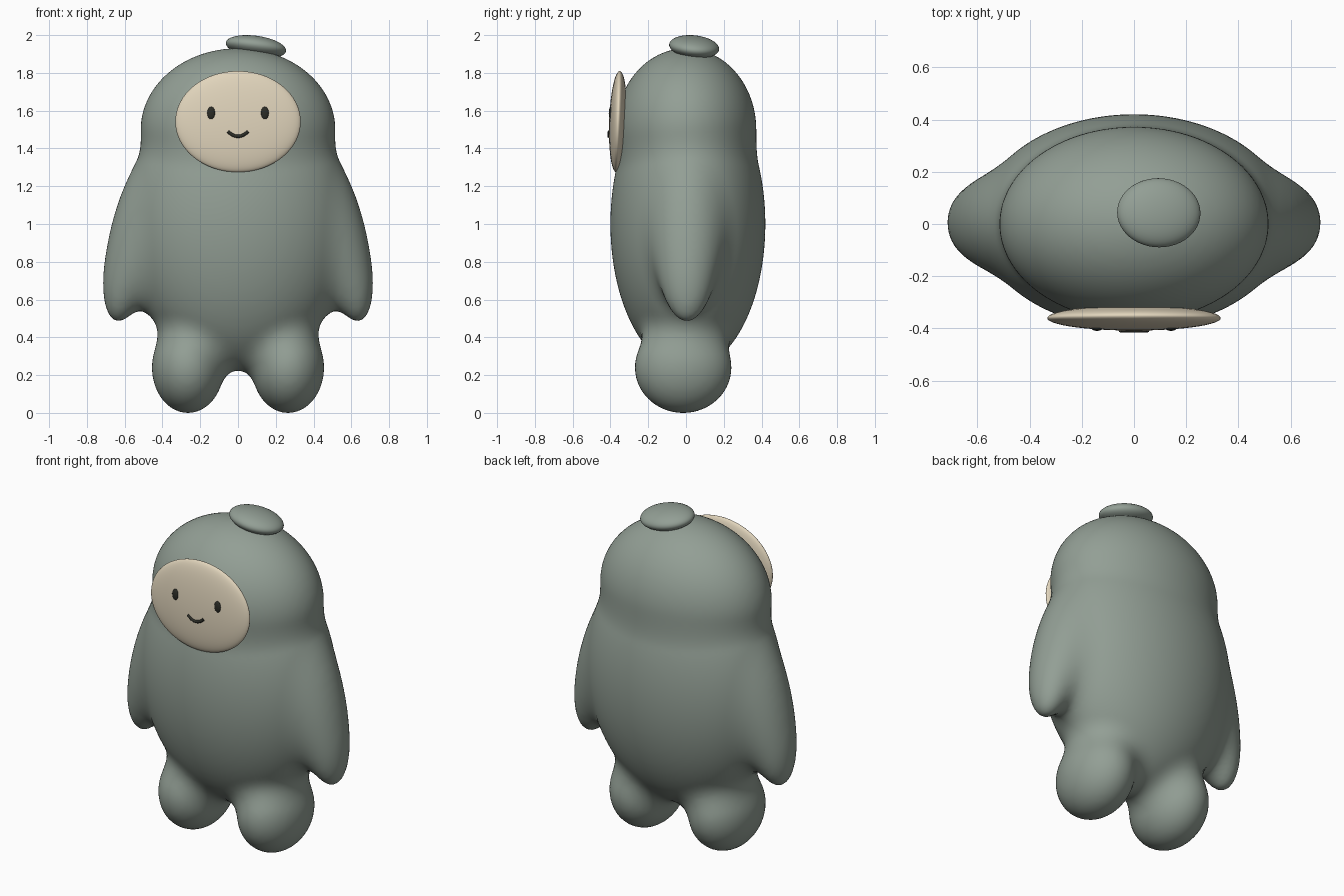
import bpy, bmesh, math
from mathutils import Vector, Matrix, Euler

if "Cube" in bpy.data.objects:
    bpy.data.objects.remove(bpy.data.objects["Cube"])


def material(name, rgb):
    m = bpy.data.materials.new(name)
    m.diffuse_color = (*rgb, 1)
    m.use_nodes = True
    m.node_tree.nodes["Principled BSDF"].inputs["Base Color"].default_value = m.diffuse_color
    return m


SAGE = material("sage green", (0.29, 0.345, 0.30))
CREAM = material("cream", (0.75, 0.66, 0.50))
DARK = material("charcoal", (0.025, 0.026, 0.02))


def ellipsoid(bm, centre, radii, tilt=(0, 0, 0), segs=48):
    m = (Matrix.Translation(centre) @ Euler([math.radians(a) for a in tilt]).to_matrix().to_4x4()
         @ Matrix.Diagonal((*radii, 1)))
    bmesh.ops.create_uvsphere(bm, u_segments=segs, v_segments=segs // 2, radius=1, matrix=m)


def finish(name, bm, mat):
    me = bpy.data.meshes.new(name)
    bm.to_mesh(me)
    bm.free()
    me.materials.append(mat)
    me.shade_smooth()
    ob = bpy.data.objects.new(name, me)
    bpy.context.collection.objects.link(ob)
    return ob


def single(name, mat, *args, **kw):
    bm = bmesh.new()
    ellipsoid(bm, *args, **kw)
    return finish(name, bm, mat)


# Body lobes: centre, radii, tilt, blend width
LOBES = [((0, 0.01, 1.0), (0.595, 0.41, 0.77), (0, 0, 0), 0.0),      # torso
         ((0, 0.0, 1.5), (0.515, 0.372, 0.43), (0, 0, 0), 0.05)]     # head
for s in (-1, 1):
    LOBES.append(((s * 0.565, 0.005, 0.85), (0.13, 0.155, 0.37), (0, -s * 12, 0), 0.13))  # arm
    LOBES.append(((s * 0.265, -0.015, 0.24), (0.19, 0.255, 0.24), (0, 0, 0), 0.11))       # leg

FIELD = [(Vector(c), Euler([math.radians(a) for a in t]).to_matrix().transposed(), r, k)
         for c, r, t, k in LOBES]


def distance(p):
    """Smoothly blended distance to all lobes."""
    d = None
    for c, rot, r, k in FIELD:
        q = rot @ (p - c)
        a = Vector((q.x / r[0], q.y / r[1], q.z / r[2]))
        b = Vector((a.x / r[0], a.y / r[1], a.z / r[2]))
        e = a.length * (a.length - 1) / max(b.length, 1e-6)
        if d is None:
            d = e
        else:
            h = max(k - abs(d - e), 0) / k
            d = min(d, e) - h * h * k / 4
    return d


# Union of the lobes as one even skin
bm = bmesh.new()
for c, r, t, k in LOBES:
    ellipsoid(bm, c, r, t)
raw = finish("body", bm, SAGE)
mod = raw.modifiers.new("skin", 'REMESH')
mod.mode = 'VOXEL'
mod.voxel_size = 0.025
mod2 = raw.modifiers.new("relax", 'SMOOTH')
mod2.factor = 0.5
mod2.iterations = 6
bpy.context.view_layer.update()
skin = bpy.data.meshes.new_from_object(raw.evaluated_get(bpy.context.evaluated_depsgraph_get()))
raw.modifiers.clear()
raw.data = skin
skin.name = "body"

# Pull the skin onto the blended surface so the joins become soft fillets
H = 0.002
AXES = [Vector((H, 0, 0)), Vector((0, H, 0)), Vector((0, 0, H))]
for v in skin.vertices:
    p = v.co.copy()
    for _ in range(4):
        d = distance(p)
        if abs(d) < 0.0003:
            break
        g = Vector([(distance(p + a) - d) / H for a in AXES])
        step = g * (d / max(g.length_squared, 0.1))
        if step.length > 0.05:
            step.length = 0.05
        p -= step
    v.co = p
if not skin.materials:
    skin.materials.append(SAGE)
skin.shade_smooth()

# Button on top of the head
single("top_button", SAGE, (0.095, 0.043, 1.938), (0.161, 0.133, 0.057), (-6, 8, 0))

# Face plate, eyes and smile
single("face", CREAM, (0, -0.36, 1.542), (0.332, 0.047, 0.268), (-2, 0, 0), segs=64)
for s, side in ((-1, "left"), (1, "right")):
    single(side + "_eye", DARK, (s * 0.142, -0.399, 1.587), (0.021, 0.010, 0.034), segs=24)

cu = bpy.data.curves.new("smile", 'CURVE')
cu.dimensions = '3D'
cu.bevel_depth = 0.009
cu.bevel_resolution = 3
cu.use_fill_caps = True
sp = cu.splines.new('POLY')
N = 12
sp.points.add(N)
for i, pt in enumerate(sp.points):
    x = -0.053 + 0.106 * i / N
    pt.co = (x, -0.407 + 0.5 * x * x, 1.464 + 0.026 * (x / 0.053) ** 2, 1)
cu.materials.append(DARK)
bpy.context.collection.objects.link(bpy.data.objects.new("smile", cu))
